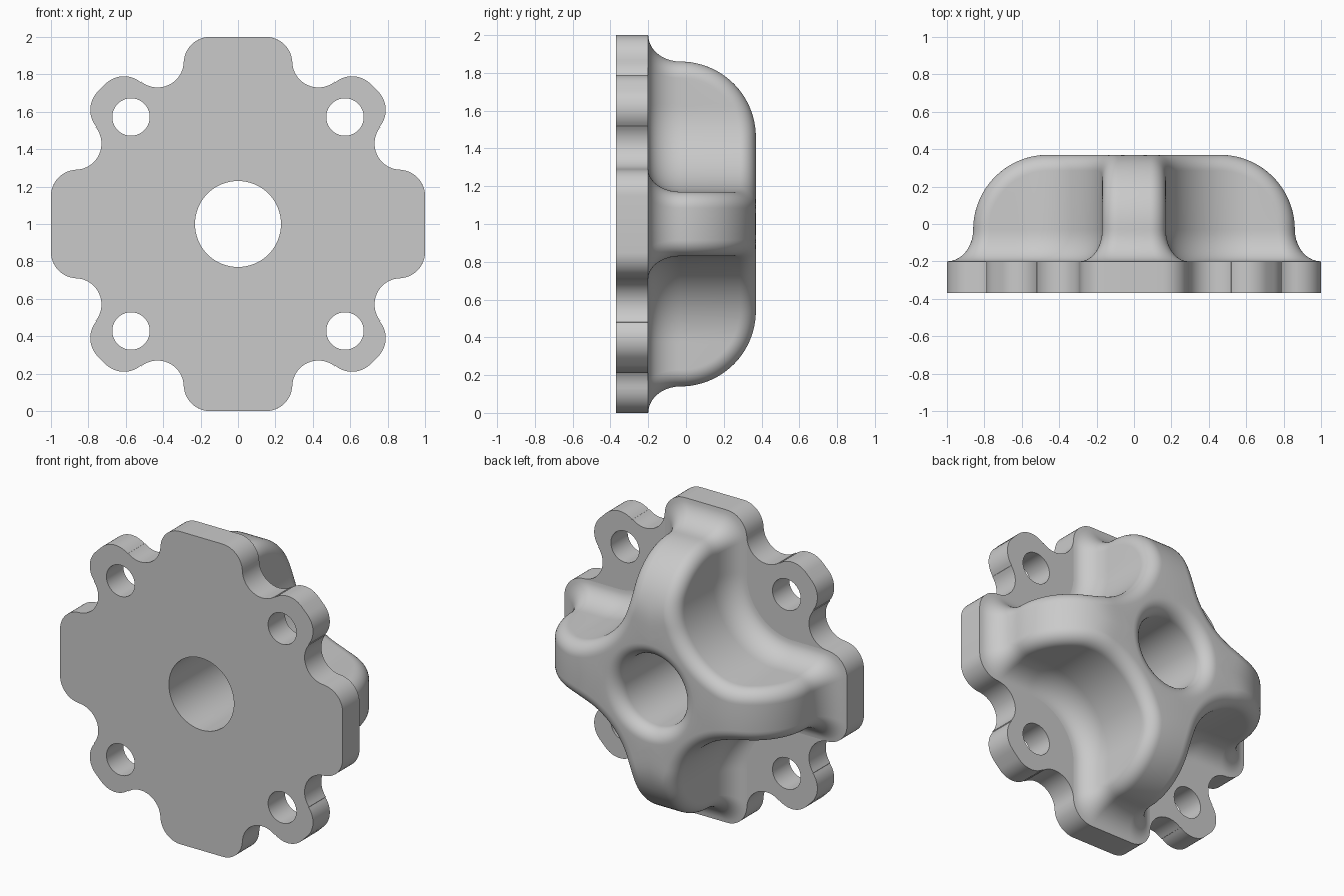
import bpy, bmesh
from math import sin, cos, pi, radians, acos, sqrt

if "Cube" in bpy.data.objects:
    bpy.data.objects.remove(bpy.data.objects["Cube"])

grey = bpy.data.materials.new("cast grey")
grey.use_nodes = True
colour = (0.59, 0.59, 0.59, 1)
grey.diffuse_color = colour
grey.node_tree.nodes["Principled BSDF"].inputs["Base Color"].default_value = colour

FRONT, FLOOR, BACK = -0.37, -0.2, 0.37
BORE, BOLT, BOLT_R = 0.23, 0.572, 0.1
ARM, EDGE = 0.17, 0.085              # arm half width, edge rounding
POCKET = 0.62                        # centre of the pocket's corner arc
TIP_X, TIP_Y, TIP_R = 0.46, -0.03, 0.4  # rounded end of an arm
FOOT = 0.29                          # half width of the foot on the plate


def finish(obj):
    obj.data.materials.append(grey)
    bpy.ops.object.select_all(action='DESELECT')
    obj.select_set(True)
    bpy.context.view_layer.objects.active = obj
    bpy.ops.object.shade_smooth_by_angle(angle=radians(35))


def arc(cx, cy, r, a, b, n):
    angles = [radians(a + (b - a) * i / n) for i in range(n + 1)]
    return [(cx + r * cos(t), cy + r * sin(t)) for t in angles]


# Plate: lobed outline with bolt holes and bore
half = arc(0.61, 0.65, 0.14, 45, 129, 12)
half += arc(0.43, 0.87, 0.14, -51, -180, 16)
half += arc(0.15, 0.86, 0.14, 0, 90, 12)[1:]
quarter = half + [(-x, y) for x, y in reversed(half)]
outline = []
for i in range(4):
    outline += quarter
    quarter = [(-y, x) for x, y in quarter]

curve = bpy.data.curves.new("plate_profile", 'CURVE')
curve.dimensions = '2D'
curve.fill_mode = 'BOTH'
curve.extrude = (FLOOR - FRONT) / 2
loops = [outline, arc(0, 0, BORE, 0, 360, 64)[:-1]]
loops += [arc(sx * BOLT, sy * BOLT, BOLT_R, 0, 360, 40)[:-1]
          for sx in (-1, 1) for sy in (-1, 1)]
for loop in loops:
    spline = curve.splines.new('POLY')
    spline.points.add(len(loop) - 1)
    for p, (x, y) in zip(spline.points, loop):
        p.co = (x, y, 0, 1)
    spline.use_cyclic_u = True
helper = bpy.data.objects.new("plate_helper", curve)
bpy.context.collection.objects.link(helper)
bpy.context.view_layer.update()
deps = bpy.context.evaluated_depsgraph_get()
mesh = bpy.data.meshes.new_from_object(helper.evaluated_get(deps))
bpy.data.objects.remove(helper)
bm = bmesh.new()
bm.from_mesh(mesh)
for v in bm.verts:
    x, y, z = v.co
    v.co = (x, (FRONT + FLOOR) / 2 - z, y + 1)
bmesh.ops.remove_doubles(bm, verts=bm.verts, dist=0.0001)
bmesh.ops.recalc_face_normals(bm, faces=bm.faces)
bm.to_mesh(mesh)
bm.free()
plate = bpy.data.objects.new("plate", mesh)
bpy.context.collection.objects.link(plate)
finish(plate)

# Raised body: one eighth, from the diagonal to the arm's centre line
K, N_ARC, N_TIP = 10, 16, 16
rounding = [(EDGE * (1 - cos(k * pi / 2 / K)), EDGE * (1 - sin(k * pi / 2 / K)))
            for k in range(K + 1)]   # (inset from wall, drop below top)


def top(x, drop):
    r = TIP_R - drop
    return TIP_Y + (r if x < TIP_X else sqrt(max(r * r - (x - TIP_X) ** 2, 0)))


columns, feet, bore = [], [], []
for i in range(N_ARC + 1):           # curved pocket wall
    t = i / N_ARC
    a = radians(225 + 45 * t)
    col = []
    for w, drop in rounding:
        r = POCKET - ARM + w
        x = POCKET + r * cos(a)
        col.append((x, top(x, drop), POCKET + r * sin(a)))
    if t <= 0.5:                     # rounded bore rim and bore wall
        b = pi / 4 * (1 - 2 * t)
        rim = [((BORE + w) * cos(b), BACK - drop, (BORE + w) * sin(b))
               for w, drop in reversed(rounding)]
        inner = rim[0]
        bore.append(rim + [(BORE * cos(b), FLOOR, BORE * sin(b))])
    else:
        x = BORE + EDGE + (POCKET - BORE - EDGE) * (2 * t - 1)
        inner = (x, top(x, 0), 0)
    columns.append([(col[0][0], TIP_Y, col[0][2])] + col + [inner])
    r = POCKET - FOOT
    feet.append((POCKET + r * cos(a), POCKET + r * sin(a)))
for i in range(1, N_TIP + 1):        # straight arm running over its tip
    t = i / N_TIP
    col = []
    for w, drop in rounding:
        r = TIP_R - drop
        phi = acos((POCKET - TIP_X) / r) * (1 - t)
        col.append((TIP_X + r * cos(phi), TIP_Y + r * sin(phi), ARM - w))
    x, y, z = col[-1]
    columns.append([(col[0][0], TIP_Y, ARM)] + col + [(x, y, 0)])
    feet.append((POCKET + (0.86 - POCKET) * t, FOOT))

# Fillet that flares from the wall base to the foot outline
base = [c[0] for c in columns] + columns[-1][2:]
feet += arc(0.86, 0.15, 0.14, 90, 0, K)[1:] + [(1.0, 0)]
flare = []
for (x, y, z), (fx, fz) in zip(base, feet):
    line = []
    for k in range(K + 1):
        s, c = sin(k * pi / 2 / K), 1 - cos(k * pi / 2 / K)
        line.append((x + (fx - x) * c, TIP_Y + (FLOOR - TIP_Y) * s, z + (fz - z) * c))
    flare.append(line)

# Repeat the eighth around the centre
bm = bmesh.new()
for swap in (False, True):
    for sx in (-1, 1):
        for sz in (-1, 1):
            for grid in (columns, flare, bore):
                rows = []
                for line in grid:
                    pts = [(z, y, x) if swap else (x, y, z) for x, y, z in line]
                    rows.append([bm.verts.new((sx * x, y, sz * z + 1)) for x, y, z in pts])
                for p, q in zip(rows, rows[1:]):
                    for k in range(len(p) - 1):
                        bm.faces.new((p[k], q[k], q[k + 1], p[k + 1]))
bmesh.ops.remove_doubles(bm, verts=bm.verts, dist=0.0002)
bmesh.ops.dissolve_degenerate(bm, edges=bm.edges, dist=0.0001)
bmesh.ops.recalc_face_normals(bm, faces=bm.faces)
bm.normal_update()
highest = max(bm.faces, key=lambda f: f.calc_center_median().y)
if highest.normal.y < 0:
    bmesh.ops.reverse_faces(bm, faces=bm.faces)
mesh = bpy.data.meshes.new("raised_body")
bm.to_mesh(mesh)
bm.free()
body = bpy.data.objects.new("raised_body", mesh)
bpy.context.collection.objects.link(body)
finish(body)
